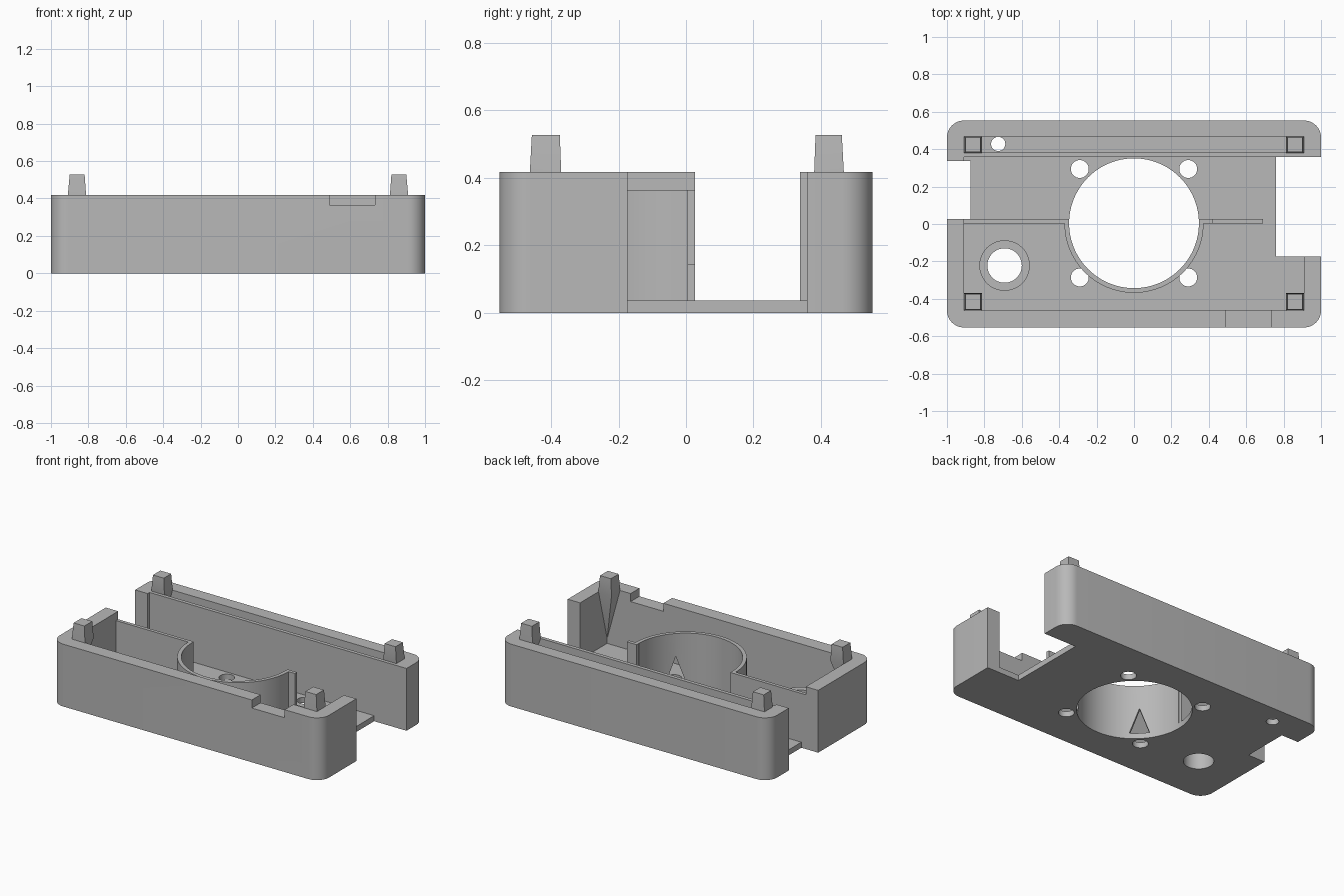
import bpy, bmesh, math
from mathutils import Vector

if "Cube" in bpy.data.objects:
    bpy.data.objects.remove(bpy.data.objects["Cube"])

GREY = bpy.data.materials.new("plain grey")
GREY.diffuse_color = (0.48, 0.48, 0.48, 1)
GREY.use_nodes = True
GREY.node_tree.nodes["Principled BSDF"].inputs["Base Color"].default_value = GREY.diffuse_color

FLOOR, RIM, INNER = 0.037, 0.418, 0.364   # floor top, rim height, inner wall height
CY = 0.004                                # centre of the big opening in y
R_IN, R_OUT = 0.347, 0.372


def make(name, bm):
    bmesh.ops.recalc_face_normals(bm, faces=bm.faces)
    me = bpy.data.meshes.new(name)
    bm.to_mesh(me)
    bm.free()
    me.materials.append(GREY)
    ob = bpy.data.objects.new(name, me)
    bpy.context.collection.objects.link(ob)
    return ob


def prism(name, pts, z0, z1):
    """Extrude a flat outline from z0 to z1."""
    bm = bmesh.new()
    f = bm.faces.new([bm.verts.new((x, y, z0)) for x, y in pts])
    r = bmesh.ops.extrude_face_region(bm, geom=[f])
    top = [v for v in r["geom"] if isinstance(v, bmesh.types.BMVert)]
    bmesh.ops.translate(bm, verts=top, vec=(0, 0, z1 - z0))
    return make(name, bm)


def box(name, x0, x1, y0, y1, z0, z1):
    return prism(name, [(x0, y0), (x1, y0), (x1, y1), (x0, y1)], z0, z1)


def arc(cx, cy, r, a0, a1, n):
    return [(cx + r * math.cos(math.radians(a0 + (a1 - a0) * i / n)),
             cy + r * math.sin(math.radians(a0 + (a1 - a0) * i / n))) for i in range(n + 1)]


def cylinder(name, x, y, r, z0, z1, n=48):
    return prism(name, arc(x, y, r, 0, 360, n)[:-1], z0, z1)


def cut(ob, cutters):
    """Subtract the cutters one after another, then remove them."""
    for c in cutters:
        m = ob.modifiers.new("cut", "BOOLEAN")
        m.operation, m.solver, m.object = "DIFFERENCE", "EXACT", c
        bpy.context.view_layer.objects.active = ob
        bpy.ops.object.modifier_apply(modifier=m.name)
        bpy.data.objects.remove(c)


# Housing: rounded block
RC, HX, HY = 0.09, 1.0, 0.553
outline = (arc(HX - RC, HY - RC, RC, 0, 90, 10) + arc(RC - HX, HY - RC, RC, 90, 180, 10)
           + arc(RC - HX, RC - HY, RC, 180, 270, 10) + arc(HX - RC, RC - HY, RC, 270, 360, 10))
housing = prism("housing", outline, 0, RIM)
cutters = [
    box("main_cavity", -0.908, 0.908, -0.46, 0.358, FLOOR, 1),
    box("back_channel", -0.908, 0.908, 0.383, 0.465, FLOOR, 1),
    box("left_opening", -1.2, -0.875, 0.027, 0.338, -1, 1),
    box("right_opening", 0.76, 1.2, -0.174, 0.358, -1, 1),
    box("front_rim_notch", 0.49, 0.733, -0.7, -0.4, INNER, 1),
    cylinder("large_hole", 0, CY, R_IN, -1, 1, 96),
    cylinder("cable_hole", -0.692, -0.222, 0.092, -1, 1),
    cylinder("channel_hole", -0.726, 0.428, 0.038, -1, 0.2, 32),
]
for sx in (-1, 1):
    for sy in (-1, 1):
        cutters.append(cylinder("screw_hole", sx * 0.29, CY + sy * 0.29, 0.048, -1, 0.3, 32))
cut(housing, cutters)

# Half-round collar around the large opening
collar = prism("collar", arc(0, CY, R_OUT, 180, 360, 48) + arc(0, CY, R_IN, 360, 180, 48), FLOOR, INNER)
# Tapered screw clearances breaking through the collar
cones = []
for sx in (-1, 1):
    bm = bmesh.new()
    mid = Vector((sx * 0.7071, -0.7071, 0))
    side = Vector((0.7071, sx * 0.7071, 0)) * 0.062
    rings = []
    for d in (0.3, 0.45):
        c = mid * d + Vector((0, CY, 0))
        rings.append([bm.verts.new(c + side + Vector((0, 0, FLOOR - 0.001))),
                      bm.verts.new(c - side + Vector((0, 0, FLOOR - 0.001))),
                      bm.verts.new(c + Vector((0, 0, 0.21)))])
    bm.faces.new(rings[0])
    bm.faces.new(rings[1])
    for i in range(3):
        j = (i + 1) % 3
        bm.faces.new([rings[0][i], rings[0][j], rings[1][j], rings[1][i]])
    cones.append(make("clearance", bm))
cut(collar, cones)

# Inner partition walls either side of the collar
box("left_partition", -0.92, -0.348, 0.004, 0.027, FLOOR - 0.01, INNER)
box("right_post", 0.348, 0.42, 0.004, 0.027, FLOOR - 0.01, INNER)
box("right_low_rail", 0.41, 0.69, 0.004, 0.027, FLOOR - 0.01, 0.145)

# Tubular boss around the cable hole
boss = cylinder("cable_boss", -0.692, -0.222, 0.135, FLOOR, 0.2)
cut(boss, [cylinder("boss_bore", -0.692, -0.222, 0.092, -1, 1)])

# Corner clips: small tapered blocks on ribs that narrow to a point at the floor
def clip(name, sx, outer, inner):
    bm = bmesh.new()
    def ring(x0, x1, y0, y1, z):
        return [bm.verts.new((sx * x, y, z)) for x, y in ((x0, y0), (x1, y0), (x1, y1), (x0, y1))]
    d = 0.004 if inner > outer else -0.004
    top = ring(0.82, 0.9, outer + d, inner - d, 0.527)
    low = ring(0.812, 0.91, outer - d / 2, inner, RIM - 0.002)
    tip = bm.verts.new((sx * 0.91, outer - d / 2, 0.06))
    bm.faces.new(top)
    for i in range(4):
        j = (i + 1) % 4
        bm.faces.new([top[i], top[j], low[j], low[i]])
        bm.faces.new([low[i], low[j], tip])
    make(name, bm)


for sx, side_name in ((-1, "left"), (1, "right")):
    clip("front_clip_" + side_name, sx, -0.461, -0.37)
    clip("back_clip_" + side_name, sx, 0.466, 0.38)

# Smooth the curved walls, keep edges crisp
bpy.ops.object.select_all(action="SELECT")
bpy.context.view_layer.objects.active = housing
bpy.ops.object.shade_smooth_by_angle(angle=math.radians(20))
